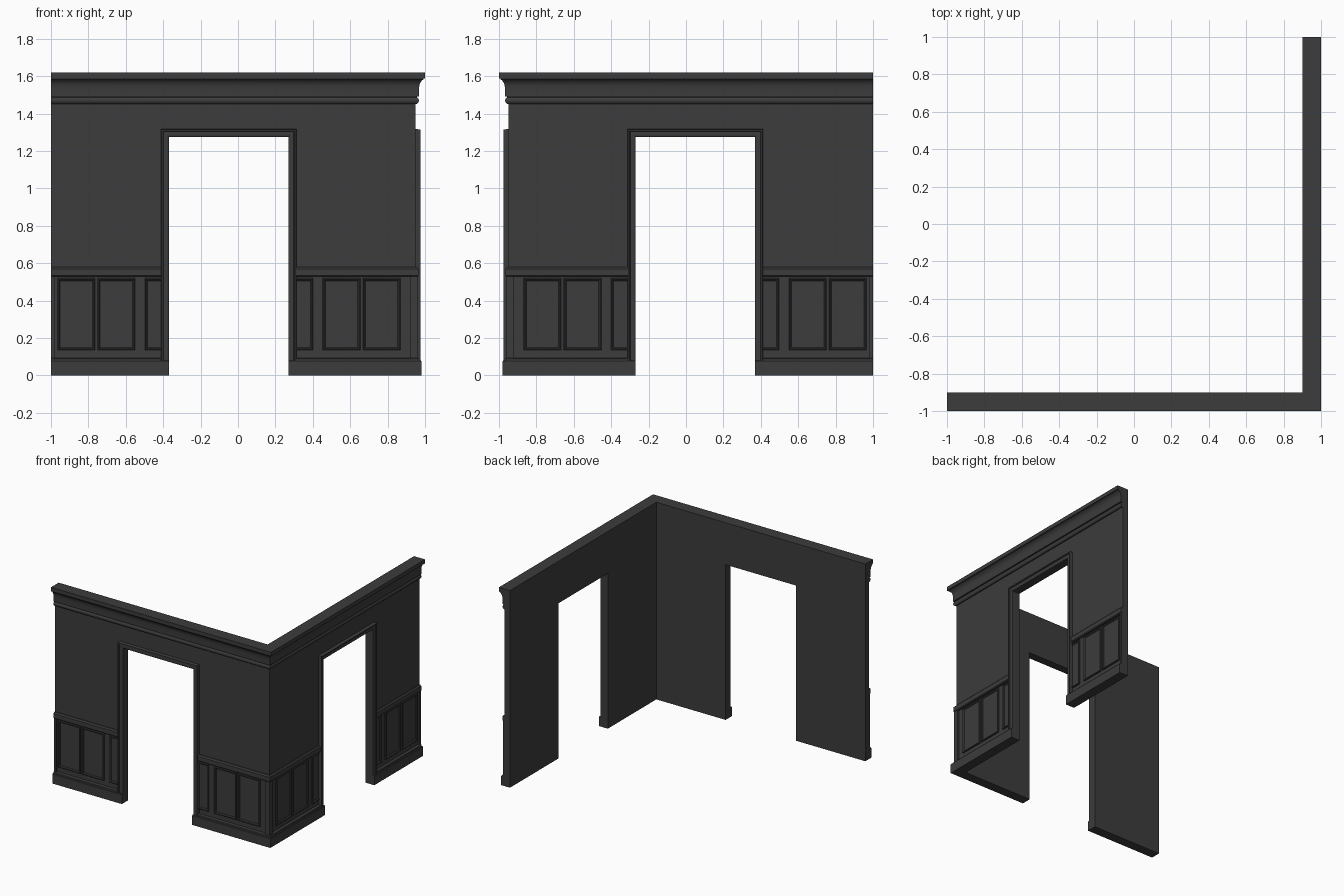
import bpy, bmesh

if "Cube" in bpy.data.objects:
    bpy.data.objects.remove(bpy.data.objects["Cube"])

W, IN = 0.948, 0.90            # wall outer face and inner face (distance from centre)
DL, DR, DT = -0.37, 0.27, 1.275  # door opening
H = 1.62

mat = bpy.data.materials.new("dark_plaster")
mat.diffuse_color = (0.045, 0.045, 0.045, 1)
mat.use_nodes = True
mat.node_tree.nodes["Principled BSDF"].inputs["Base Color"].default_value = mat.diffuse_color


def finish(name, bm, smooth=False):
    # second wall is the first one reflected across the corner diagonal
    dup = bmesh.ops.duplicate(bm, geom=bm.verts[:] + bm.edges[:] + bm.faces[:])
    for v in [g for g in dup["geom"] if isinstance(g, bmesh.types.BMVert)]:
        x, y, z = v.co
        v.co = (-y, -x, z)
    bmesh.ops.remove_doubles(bm, verts=bm.verts[:], dist=1e-5)
    bmesh.ops.recalc_face_normals(bm, faces=bm.faces[:])
    me = bpy.data.meshes.new(name)
    bm.to_mesh(me)
    bm.free()
    me.materials.append(mat)
    ob = bpy.data.objects.new(name, me)
    bpy.context.collection.objects.link(ob)
    if smooth:
        bpy.context.view_layer.objects.active = ob
        ob.select_set(True)
        bpy.ops.object.shade_smooth_by_angle(angle=0.6)
        ob.select_set(False)


def loft(name, rings, closed=False, caps=(True, True), smooth=False):
    bm = bmesh.new()
    vr = [[bm.verts.new(p) for p in r] for r in rings]
    pairs = list(zip(vr, vr[1:])) + ([(vr[-1], vr[0])] if closed else [])
    for a, b in pairs:
        for i in range(len(a)):
            j = (i + 1) % len(a)
            bm.faces.new((a[i], a[j], b[j], b[i]))
    if not closed:
        for ring, cap in ((vr[0], caps[0]), (vr[-1], caps[1])):
            if cap:
                bm.faces.new(ring)
    finish(name, bm, smooth)


def run(name, prof, x0, x1=None, smooth=False):
    # straight moulding; x1=None mitres into the outer corner
    a = [(x0, -o, z) for o, z in prof]
    b = [(o if x1 is None else x1, -o, z) for o, z in prof]
    loft(name, [a, b], caps=(True, x1 is not None), smooth=smooth)


def trim(name, prof, path, closed=False):
    # moulding along a path on the wall face: (x, z, mitre dx, mitre dz)
    loft(name, [[(x + dx * t, -o, z + dz * t) for t, o in prof]
                for x, z, dx, dz in path], closed)


def box(o):
    return lambda z0, z1: [(W, z0), (o, z0), (o, z1), (W, z1)]


# wall shell with doorway, open at the mitre so both halves weld
bm = bmesh.new()
layers = []
for o in (IN, W):
    pts = [(-1, 0), (DL, 0), (DL, DT), (DR, DT), (DR, 0), (o, 0), (o, H), (-1, H)]
    layers.append([bm.verts.new((x, -o, z)) for x, z in pts])
for ring in layers:
    bm.faces.new(ring)
for i in range(8):
    if i != 5:
        j = (i + 1) % 8
        bm.faces.new((layers[0][i], layers[0][j], layers[1][j], layers[1][i]))
finish("wall", bm)

# crown moulding with lower bead and cove
run("crown_moulding", [
    (W, 1.452), (0.956, 1.452), (0.963, 1.457), (0.967, 1.466), (0.967, 1.474),
    (0.963, 1.483), (0.957, 1.487), (0.957, 1.490), (0.968, 1.492), (0.968, 1.535),
    (0.970, 1.552), (0.975, 1.566), (0.983, 1.577), (0.993, 1.584), (0.993, 1.588),
    (1.0, 1.588), (1.0, H), (W, H)], -1, smooth=True)

# baseboard, base cap, chair rail and end stiles
base = [(W, 0), (0.98, 0), (0.98, 0.076), (0.976, 0.081), (W, 0.081)]
cap = [(W, 0.081), (0.970, 0.081), (0.968, 0.089), (0.962, 0.093), (W, 0.093)]
rail = [(W, 0.528), (0.960, 0.528), (0.966, 0.534), (0.966, 0.570), (0.957, 0.580), (W, 0.580)]
for side, inner, under in (("left", DL, DL - 0.02), ("right", DR, DR + 0.02)):
    for name, prof, end in (("baseboard", base, inner), ("base_cap", cap, under),
                            ("chair_rail", rail, under)):
        if side == "left":
            run(f"{name}_{side}", prof, -1, end)
        else:
            run(f"{name}_{side}", prof, end)
stile = box(0.962)(0.093, 0.528)
run("end_stile", stile, -1, -0.98)
run("corner_stile", stile, 0.92)

# door casing
trim("door_casing",
     [(0, W), (0, 0.966), (0.008, 0.970), (0.028, 0.970), (0.031, 0.977), (0.040, 0.977), (0.042, W)],
     [(DL, 0.06, -1, 0), (DL, DT, -1, 1), (DR, DT, 1, 1), (DR, 0.06, 1, 0)])

# wainscot panel frames
B, T = 0.135, 0.520
frame = [(0, W), (0, 0.957), (0.004, 0.960), (0.008, 0.959), (0.014, 0.952), (0.014, W)]
for i, (a, b) in enumerate([(-0.965, -0.764), (-0.751, -0.550), (0.453, 0.654), (0.667, 0.868)]):
    trim(f"panel_frame_{i + 1}", frame,
         [(a, B, 1, 1), (b, B, -1, 1), (b, T, -1, -1), (a, T, 1, -1)], True)
# partial frames that run behind the casing
for name, a, e, s in (("left", -0.498, DL - 0.02, 1), ("right", 0.402, DR + 0.02, -1)):
    trim(f"panel_frame_{name}_of_door", frame,
         [(e, B, 0, 1), (a, B, s, 1), (a, T, s, -1), (e, T, 0, -1)])
